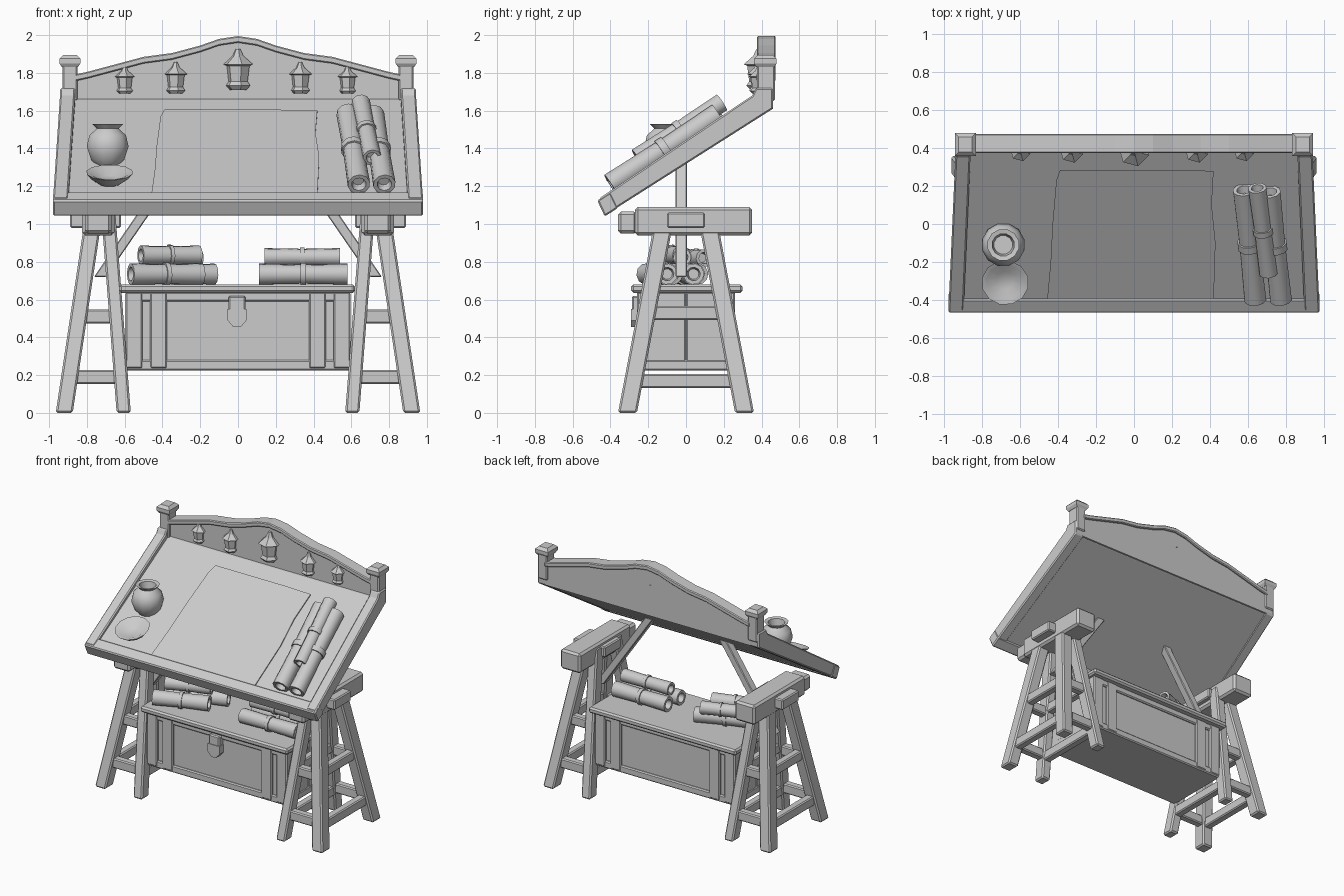
import bpy, bmesh, math
from mathutils import Vector

cube = bpy.data.objects.get("Cube")
if cube:
    bpy.data.objects.remove(cube)

GREY = bpy.data.materials.new("plain_grey")
GREY.use_nodes = True
GREY.diffuse_color = (0.6, 0.6, 0.6, 1)
GREY.node_tree.nodes["Principled BSDF"].inputs["Base Color"].default_value = (0.6, 0.6, 0.6, 1)


def loft(name, rings, bevel=0.0, smooth=False):
    """Skin a list of equal-length point rings and cap both ends."""
    bm = bmesh.new()
    rows = [[bm.verts.new(p) for p in r] for r in rings]
    n = len(rows[0])
    for a, b in zip(rows, rows[1:]):
        for i in range(n):
            j = (i + 1) % n
            bm.faces.new((a[i], a[j], b[j], b[i]))
    bm.faces.new(rows[0][::-1])
    bm.faces.new(rows[-1])
    bmesh.ops.recalc_face_normals(bm, faces=bm.faces)
    me = bpy.data.meshes.new(name)
    bm.to_mesh(me)
    bm.free()
    me.materials.append(GREY)
    ob = bpy.data.objects.new(name, me)
    bpy.context.collection.objects.link(ob)
    if bevel:
        m = ob.modifiers.new("worn_edges", 'BEVEL')
        m.width, m.segments, m.limit_method = bevel, 1, 'ANGLE'
    if smooth:
        bpy.ops.object.select_all(action='DESELECT')
        ob.select_set(True)
        bpy.context.view_layer.objects.active = ob
        bpy.ops.object.shade_smooth_by_angle(angle=math.radians(45))
    return ob


def rect(c, w, d):
    x, y, z = c
    return [(x + a * w / 2, y + b * d / 2, z) for a, b in ((-1, -1), (1, -1), (1, 1), (-1, 1))]


def post(name, p0, p1, w, d, bevel=0.01):
    """Slanted post with level ends."""
    return loft(name, [rect(p0, w, d), rect(p1, w, d)], bevel)


def box(name, x, y, z, bevel=0.008):
    c = ((x[0] + x[1]) / 2, (y[0] + y[1]) / 2)
    return post(name, (*c, z[0]), (*c, z[1]), abs(x[1] - x[0]), y[1] - y[0], bevel)


def prism_x(name, profile, x0, x1, taper=0.0, bevel=0.008):
    """Side profile (y, z) swept across x; taper narrows towards the back."""
    def ring(x):
        s = 1 if x > 0 else -1
        return [(x - s * taper * (y + 0.47), y, z) for y, z in profile]
    return loft(name, [ring(x0), ring(x1)], bevel)


def lathe(name, centre, axis, stations, sides, smooth=True):
    """Turned shape: stations are (distance along axis, radius)."""
    axis = Vector(axis).normalized()
    u = axis.orthogonal().normalized()
    v = axis.cross(u)
    rings = []
    for t, r in stations:
        rings.append([Vector(centre) + axis * t + r * (u * math.cos(k) + v * math.sin(k))
                      for k in (2 * math.pi * i / sides for i in range(sides))])
    return loft(name, rings, 0, smooth)


def scroll(name, p0, p1, r):
    """Paper roll with hollowed ends and a tie band."""
    axis = Vector(p1) - Vector(p0)
    L = axis.length
    lathe(name, p0, axis, [(0.04, r * 0.5), (0, r * 0.65), (0, r), (L * 0.5, r * 0.92),
                           (L, r), (L, r * 0.65), (L - 0.04, r * 0.5)], 10)
    lathe(name + "_tie", p0, axis, [(L * 0.47, r * 0.8), (L * 0.47, r * 1.08),
                                    (L * 0.53, r * 1.08), (L * 0.53, r * 0.8)], 10)


def surf(y):
    return 1.41 + 0.65 * y


# Tilted drawing board with rims
prism_x("drawing_board", [(-0.43, 1.05), (0.45, 1.61), (0.45, 1.66), (0.39, surf(0.39)), (-0.45, surf(-0.45))], -0.93, 0.93)
prism_x("front_rim", [(-0.43, 1.04), (-0.36, 1.085), (-0.4, 1.17), (-0.47, 1.125)], -0.98, 0.98)
for s, side in ((1, "left"), (-1, "right")):
    prism_x(side + "_rim", [(-0.43, 1.045), (0.46, 1.61), (0.46, 1.72), (0.37, 1.72), (0.35, 1.68), (-0.46, 1.135)],
            s * 0.9, s * 0.98, 0.045)

# Large sheet of paper
sheet = [(-0.46, -0.42), (-0.1, -0.42), (0.42, -0.42), (0.43, -0.1), (0.41, 0.1), (0.42, 0.28),
         (0.2, 0.285), (-0.39, 0.285), (-0.41, 0.23), (-0.43, 0), (-0.44, -0.2)]
loft("paper_sheet", [[(x, y, surf(y) + h) for x, y in sheet] for h in (0.001, 0.01)])

# Curved back panel, moulding and corner posts
half = [(0.87, 1.79), (0.8, 1.805), (0.65, 1.845), (0.5, 1.885), (0.35, 1.905), (0.2, 1.945), (0.1, 1.98)]
crest = [(-x, z) for x, z in half] + [(0, 1.995)] + [(x, z) for x, z in half[::-1]]
outline = [(-0.87, 1.61)] + crest + [(0.87, 1.61)]
loft("back_panel", [[(x, y, z) for x, z in outline] for y in (0.395, 0.46)])
loft("crest_moulding", [[(x, 0.375, z - 0.035), (x, 0.475, z - 0.035), (x, 0.475, z), (x, 0.375, z)] for x, z in crest], 0.006)
for s, side in ((1, "left"), (-1, "right")):
    x = s * 0.89
    box(side + "_corner_post", (x - 0.04, x + 0.04), (0.375, 0.47), (1.65, 1.85))
    loft(side + "_post_cap", [rect((x, 0.42, z), w, w + 0.01) for z, w in
                              ((1.83, 0.085), (1.85, 0.11), (1.875, 0.11), (1.895, 0.07))])

# Row of hanging lanterns
for i, (x, z, k) in enumerate(((-0.6, 1.69, 1), (-0.33, 1.69, 1.15), (0, 1.71, 1.5), (0.33, 1.69, 1.15), (0.58, 1.69, 1))):
    lathe("lantern_%d" % i, (x, 0.385, z), (0, 0, 1),
          [(k * t, k * r) for t, r in ((0, 0.03), (0.015, 0.045), (0.03, 0.035), (0.085, 0.042),
                                       (0.09, 0.055), (0.12, 0.02), (0.145, 0.008))], 6, False)

# Round jar and shallow bowl
lathe("round_jar", (-0.69, -0.11, 1.31), (0, 0, 1),
      [(0, 0.06), (0.03, 0.09), (0.1, 0.115), (0.16, 0.1), (0.195, 0.06), (0.22, 0.085),
       (0.215, 0.06), (0.16, 0.05)], 12)
lathe("shallow_bowl", (-0.68, -0.29, surf(-0.29) - 0.005), (0, -0.35, 1),
      [(0, 0.06), (0.03, 0.1), (0.06, 0.125), (0.055, 0.1), (0.025, 0.05)], 12)

# Rolled papers on the board
for name, x, y0, y1, h, r in (("inner", 0.61, -0.4, 0.18, 0.06, 0.06), ("outer", 0.745, -0.4, 0.17, 0.06, 0.06),
                              ("upper", 0.68, -0.26, 0.19, 0.11, 0.05)):
    scroll(name + "_board_scroll", (x + 0.03, y0, surf(y0) + h), (x - 0.03, y1, surf(y1) + h), r)

# Trestles
for s, side in ((1, "left"), (-1, "right")):
    def leg(x0, x1, ys, z):
        t = z / 1.1
        return (s * (x0 + (x1 - x0) * t), ys * (0.31 - 0.21 * t), z)
    OUTER, INNER = (0.92, 0.755), (0.605, 0.69)
    for ys, end in ((-1, "front"), (1, "back")):
        post(side + end + "_outer_leg", leg(*OUTER, ys, 0), leg(*OUTER, ys, 1.08), 0.09, 0.1)
        post(side + end + "_inner_leg", leg(*INNER, ys, 0), leg(*INNER, ys, 1.06), 0.075, 0.09)
        # Rails between the inner and outer leg
        for z in (0.19, 0.51):
            a, b = leg(*OUTER, ys, z), leg(*INNER, ys, z)
            box(side + end + "_short_rail", (a[0], b[0]), (a[1] - 0.03, a[1] + 0.03), (z - 0.037, z + 0.037))
    # Rails from front to back
    for pair in (OUTER, INNER):
        for z in (0.17, 0.53):
            a = leg(*pair, 1, z)
            box(side + "_long_rail", (a[0] - 0.03, a[0] + 0.03), (-a[1], a[1]), (z - 0.037, z + 0.037))
    box(side + "_top_beam", (s * 0.655, s * 0.825), (-0.27, 0.35), (0.94, 1.09), 0.015)
    box(side + "_beam_nose", (s * 0.67, s * 0.81), (-0.36, -0.26), (0.95, 1.065), 0.015)
    box(side + "_beam_collar", (s * 0.62, s * 0.89), (-0.1, 0.1), (0.98, 1.06))
    # Strut up to the board
    post(side + "_strut", (s * 0.73, -0.025, 0.72), (s * 0.31, -0.025, 1.33), 0.065, 0.06, 0.005)

# Storage chest hung between the trestles
box("chest_body", (-0.59, 0.59), (-0.24, 0.24), (0.24, 0.65))
box("chest_lid", (-0.63, 0.62), (-0.29, 0.3), (0.635, 0.68), 0.012)
box("chest_base", (-0.6, 0.6), (-0.255, 0.255), (0.225, 0.28))
for ys, end in ((-1, "front"), (1, "back")):
    for x in (-0.55, -0.42, 0.42, 0.55):
        box(end + "_chest_stile", (x - 0.045, x + 0.045), (min(0, ys * 0.26), max(0, ys * 0.26)), (0.235, 0.64))
    box(end + "_chest_top_rail", (-0.59, 0.59), (min(0, ys * 0.255), max(0, ys * 0.255)), (0.59, 0.64))
box("latch_plate", (-0.05, 0.04), (-0.285, -0.23), (0.53, 0.62))
loft("latch_tip", [rect((-0.005, -0.265, z), w, 0.05) for z, w in ((0.455, 0.04), (0.49, 0.1), (0.55, 0.1))])

# Rolled papers on the chest
for name, y, z, x0, x1, r in (("right_front", -0.1, 0.735, 0.11, 0.58, 0.056), ("right_back", 0.04, 0.735, 0.12, 0.57, 0.056),
                              ("right_upper", -0.02, 0.825, 0.14, 0.54, 0.048)):
    scroll(name + "_chest_scroll", (x0, y, z), (x1, y, z), r)
for name, x, y, z, L, r in (("a", -0.38, -0.14, 0.735, 0.4, 0.058), ("b", -0.33, -0.01, 0.735, 0.44, 0.056),
                            ("c", -0.36, -0.08, 0.835, 0.33, 0.052), ("d", -0.33, 0.05, 0.82, 0.28, 0.048)):
    dx, dy = L / 2 * math.cos(0.35), L / 2 * math.sin(0.35)
    scroll("left_chest_scroll_" + name, (x - dx, y - dy, z), (x + dx, y + dy, z), r)
